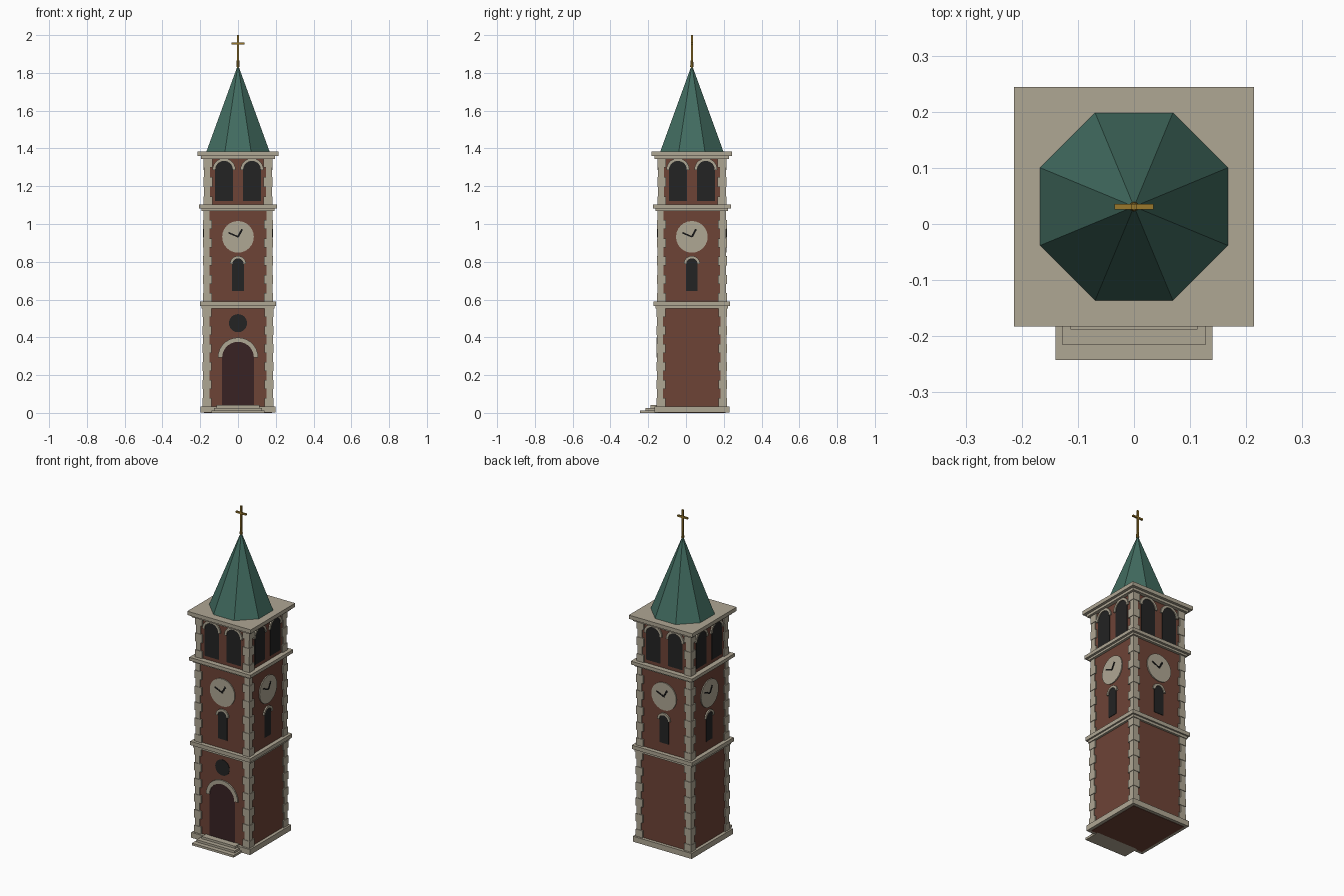
import bpy, bmesh
from math import cos, sin, pi
from mathutils import Matrix, Vector

cube = bpy.data.objects.get("Cube")
if cube:
    bpy.data.objects.remove(cube, do_unlink=True)

CY = 0.031  # the tower axis sits behind the centre, making room for the steps


def material(name, rgb):
    m = bpy.data.materials.new(name)
    m.use_nodes = True
    m.diffuse_color = (*rgb, 1)
    bsdf = m.node_tree.nodes["Principled BSDF"]
    bsdf.inputs["Base Color"].default_value = (*rgb, 1)
    bsdf.inputs["Roughness"].default_value = 0.9
    return m


STONE = material("pale stone", (0.43, 0.385, 0.295))
BRICK = material("red brick", (0.155, 0.057, 0.037))
ROOF = material("green copper", (0.054, 0.150, 0.117))
DARK = material("dark opening", (0.017, 0.017, 0.017))
DOOR = material("door wood", (0.040, 0.016, 0.017))
GOLD = material("gold", (0.32, 0.19, 0.025))
BLACK = material("black hands", (0.008, 0.008, 0.008))


def finish(bm, name, mat):
    bmesh.ops.recalc_face_normals(bm, faces=bm.faces)
    me = bpy.data.meshes.new(name)
    bm.to_mesh(me)
    bm.free()
    me.materials.append(mat)
    ob = bpy.data.objects.new(name, me)
    bpy.context.collection.objects.link(ob)
    return ob


def add_box(bm, x0, x1, y0, y1, z0, z1):
    mat = Matrix.Translation(((x0 + x1) / 2, (y0 + y1) / 2, (z0 + z1) / 2))
    mat = mat @ Matrix.Diagonal((x1 - x0, y1 - y0, z1 - z0, 1))
    bmesh.ops.create_cube(bm, size=1, matrix=mat)


def slab(name, half, z0, z1, mat):
    bm = bmesh.new()
    add_box(bm, -half, half, CY - half, CY + half, z0, z1)
    return finish(bm, name, mat)


# Flat outline (u, z) extruded outward from one wall of the tower
def plate(name, outline, side, wall, thick, mat):
    bm = bmesh.new()
    verts = [bm.verts.new((u, -wall + 0.002, z)) for u, z in outline]
    face = bm.faces.new(verts)
    out = bmesh.ops.extrude_face_region(bm, geom=[face])["geom"]
    moved = [v for v in out if isinstance(v, bmesh.types.BMVert)]
    bmesh.ops.translate(bm, verts=moved, vec=(0, -thick - 0.002, 0))
    bm.transform(Matrix.Translation((0, CY, 0)) @ Matrix.Rotation(side * pi / 2, 4, "Z"))
    return finish(bm, name, mat)


def arc(u, z, r, a0=0.0, a1=pi, n=14):
    return [(u + r * cos(a0 + (a1 - a0) * i / n), z + r * sin(a0 + (a1 - a0) * i / n))
            for i in range(n + 1)]


# Round-headed opening with a stone arch over it
def arched_opening(name, u, bottom, spring, r, rim, side, wall, mat):
    outline = [(u - r, bottom), (u + r, bottom)] + arc(u, spring, r)
    plate(name, outline, side, wall, 0.003, mat)
    ring = arc(u, spring, r + rim) + arc(u, spring, r - 0.001, pi, 0)
    plate(name + "_arch", ring, side, wall, 0.008, STONE)


def disc(name, z, r, side, wall, thick, mat):
    plate(name, arc(0, z, r, 0, 2 * pi, 24)[:-1], side, wall, thick, mat)


def clock_hand(name, tip, side, wall, z, width):
    d = Vector(tip)
    n = Vector((-d.y, d.x)).normalized() * width
    corners = (-n, d - n, d + n, n)
    plate(name, [(c.x, z + c.y) for c in corners], side, wall, 0.008, BLACK)


# Corner blocks alternating between long and short
def quoins(name, half, z0, z1, count):
    bm = bmesh.new()
    h = (z1 - z0) / count
    for sx in (-1, 1):
        for sy in (-1, 1):
            for i in range(count):
                outer = half - 0.003 * (i % 2)
                inner = half - (0.035 if i % 2 else 0.047)
                xs = sorted((sx * inner, sx * outer))
                ys = sorted((CY + sy * inner, CY + sy * outer))
                add_box(bm, *xs, *ys, z0 + i * h, z0 + (i + 1) * h)
    finish(bm, name, STONE)


# Storeys: name, outer half width, bottom, top, number of corner blocks
storeys = (("lower", 0.187, 0.0, 0.565, 11),
           ("clock", 0.185, 0.585, 1.08, 10),
           ("belfry", 0.183, 1.095, 1.36, 5))
INSET = 0.008
for name, half, z0, z1, count in storeys:
    slab(name + "_walls", half - INSET, z0, z1, BRICK)
    quoins(name + "_quoins", half, max(z0, 0.03), z1 - 0.01, count)

# Plinth, string courses and cornice
slab("plinth", 0.198, 0.002, 0.035, STONE)
slab("lower_course_moulding", 0.192, 0.552, 0.567, STONE)
slab("lower_course", 0.202, 0.567, 0.59, STONE)
slab("upper_course_moulding", 0.192, 1.07, 1.082, STONE)
slab("upper_course", 0.206, 1.082, 1.102, STONE)
slab("cornice_moulding", 0.197, 1.345, 1.36, STONE)
slab("cornice", 0.2135, 1.36, 1.383, STONE)

# Front steps
for i, (w, y) in enumerate(((0.14, -0.2425), (0.128, -0.215), (0.113, -0.188))):
    bm = bmesh.new()
    add_box(bm, -w, w, y, CY - 0.17, 0.0135 * i, 0.0135 * (i + 1))
    finish(bm, "step_%d" % (i + 1), STONE)

# Front door and round window
wall = storeys[0][1] - INSET
arched_opening("door", 0, 0.04, 0.292, 0.085, 0.022, 0, wall, DOOR)
disc("round_window", 0.475, 0.048, 0, wall, 0.003, DARK)

# Clocks, windows and bell openings on all four sides
for side, label in enumerate(("front", "left", "back", "right")):
    wall = storeys[1][1] - INSET
    arched_opening(label + "_window", 0, 0.646, 0.788, 0.031, 0.012, side, wall, DARK)
    disc(label + "_clock_face", 0.932, 0.084, side, wall, 0.006, STONE)
    clock_hand(label + "_minute_hand", (-0.05, 0.022), side, wall, 0.932, 0.004)
    clock_hand(label + "_hour_hand", (0.022, 0.04), side, wall, 0.932, 0.005)
    wall = storeys[2][1] - INSET
    for u, part in ((-0.074, "a"), (0.074, "b")):
        arched_opening(label + "_bell_opening_" + part, u, 1.123, 1.287,
                       0.048, 0.013, side, wall, DARK)

# Eight-sided spire with flat sides facing the walls
bm = bmesh.new()
bmesh.ops.create_cone(bm, cap_ends=True, segments=8, radius1=0.181, radius2=0.002,
                      depth=0.455, matrix=Matrix.Translation((0, CY, 1.383 + 0.2275))
                      @ Matrix.Rotation(pi / 8, 4, "Z"))
finish(bm, "spire", ROOF)

# Cross on the tip
bm = bmesh.new()
add_box(bm, -0.005, 0.005, CY - 0.005, CY + 0.005, 1.82, 2.0)
add_box(bm, -0.035, 0.035, CY - 0.005, CY + 0.005, 1.951, 1.961)
bmesh.ops.create_cone(bm, cap_ends=True, segments=8, radius1=0.009, radius2=0.007,
                      depth=0.035, matrix=Matrix.Translation((0, CY, 1.848)))
finish(bm, "cross", GOLD)
